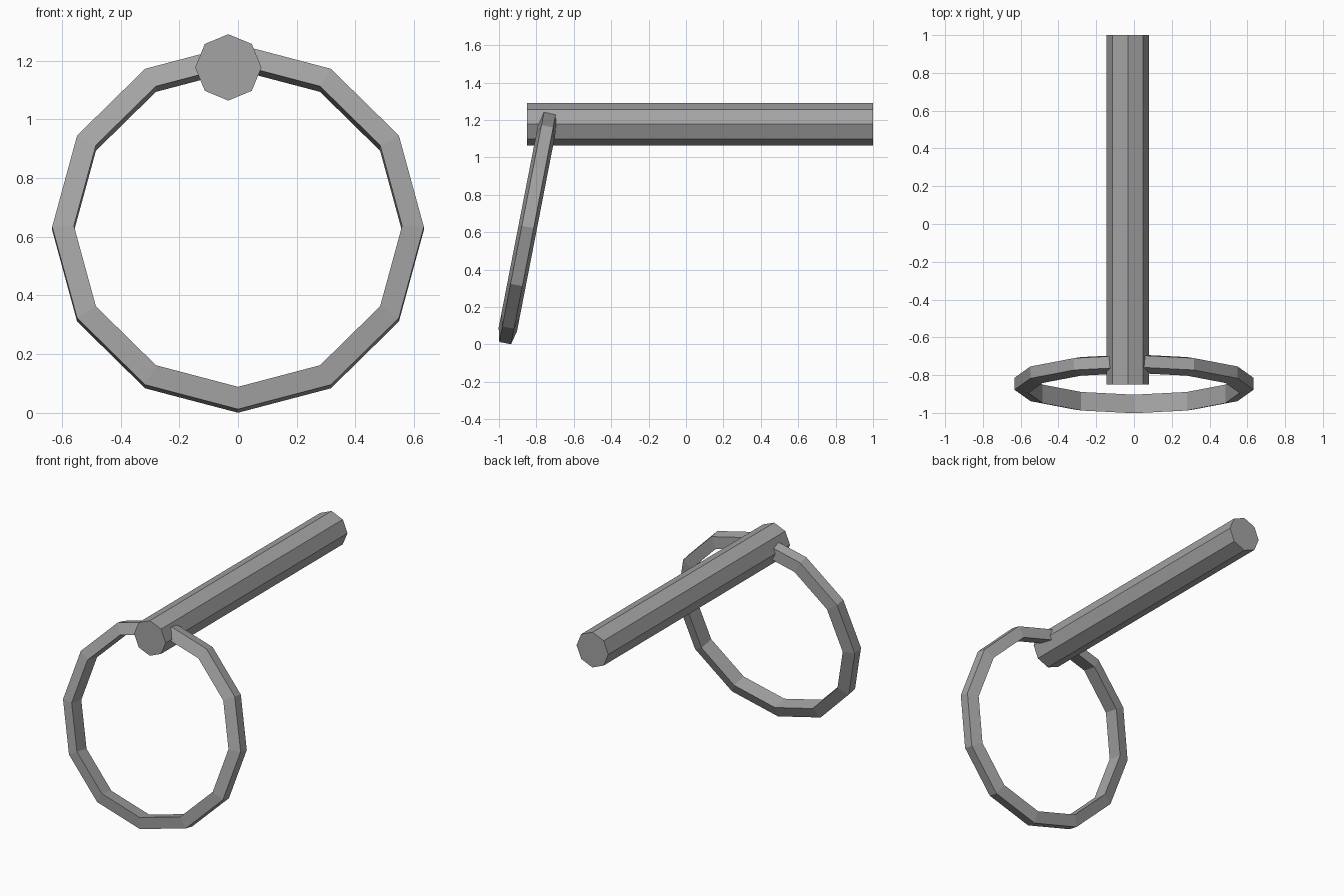
import bpy, bmesh
from math import sin, cos, pi, radians

if "Cube" in bpy.data.objects:
    bpy.data.objects.remove(bpy.data.objects["Cube"])

# Dark grey metal
metal = bpy.data.materials.new("dark_grey")
metal.diffuse_color = (0.37, 0.37, 0.37, 1)
metal.use_nodes = True
metal.node_tree.nodes["Principled BSDF"].inputs["Base Color"].default_value = metal.diffuse_color


def finish(bm, name):
    bmesh.ops.recalc_face_normals(bm, faces=bm.faces)
    mesh = bpy.data.meshes.new(name)
    bm.to_mesh(mesh)
    bm.free()
    mesh.materials.append(metal)
    obj = bpy.data.objects.new(name, mesh)
    bpy.context.collection.objects.link(obj)
    return obj


# Handle rod: octagonal prism along y, capped at both ends
Y0, Y1 = -0.85, 1.0
bm = bmesh.new()
bmesh.ops.create_cone(bm, cap_ends=True, segments=8,
                      radius1=0.113, radius2=0.113, depth=Y1 - Y0)
rod = finish(bm, "handle_rod")
rod.rotation_euler = (radians(90), 0, 0)
rod.location = (-0.033, (Y0 + Y1) / 2, 1.177)

# Hanging ring: 12 straight segments, section wider on the inside
SEGMENTS = 12
OUTER, INNER, HALF_OUT, HALF_IN = 0.633, 0.559, 0.032, 0.05
section = [(OUTER, -HALF_OUT), (OUTER, HALF_OUT),
           (INNER, HALF_IN), (INNER, -HALF_IN)]
bm = bmesh.new()
loops = []
for i in range(SEGMENTS):
    a = 2 * pi * i / SEGMENTS
    loops.append([bm.verts.new((r * cos(a), y, r * sin(a))) for r, y in section])
for i in range(SEGMENTS):
    p, q = loops[i], loops[(i + 1) % SEGMENTS]
    for j in range(4):
        k = (j + 1) % 4
        bm.faces.new((p[j], p[k], q[k], q[j]))
ring = finish(bm, "hanging_ring")
ring.rotation_euler = (radians(-11), 0, 0)
ring.location = (0, -0.846, 0.628)
